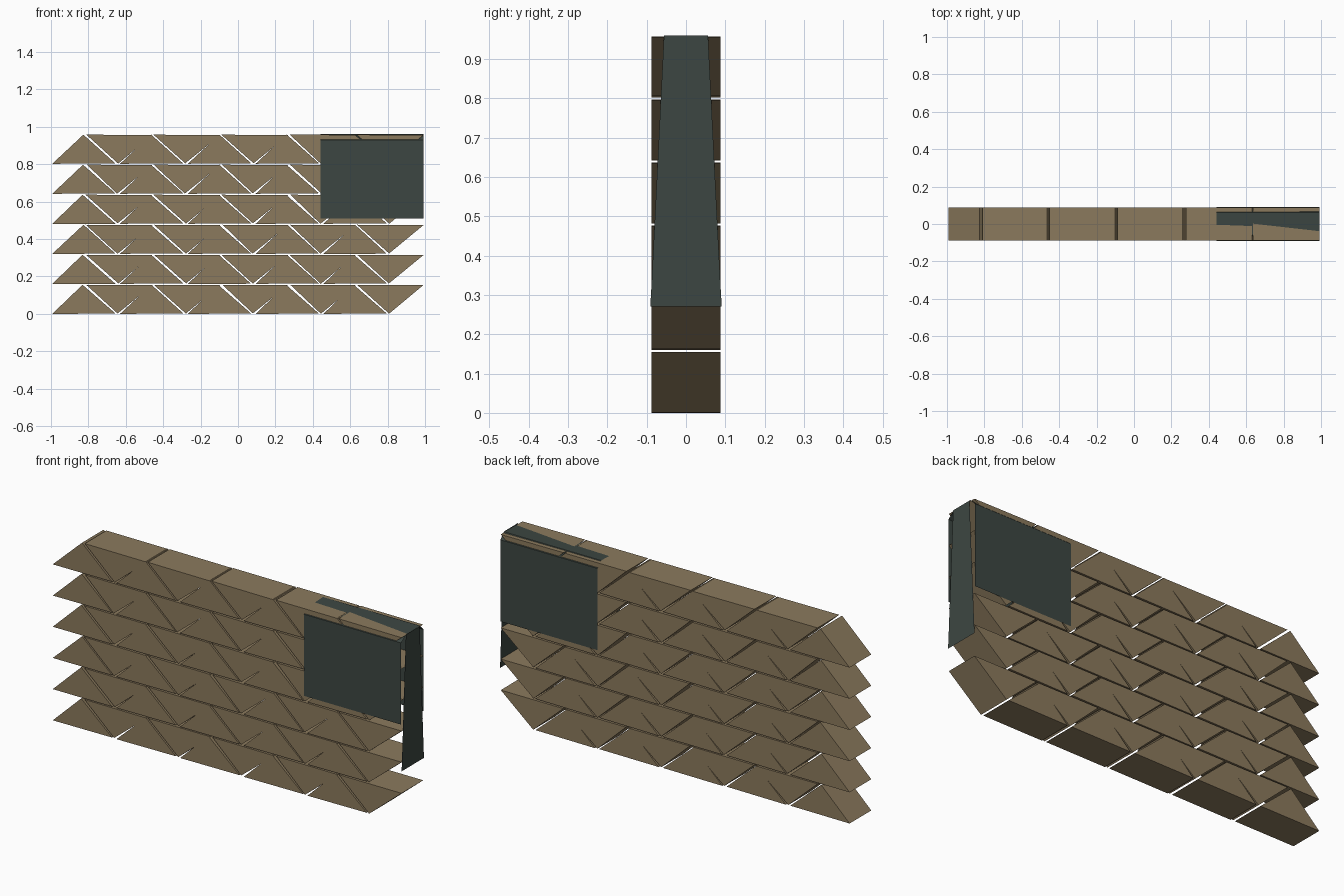
import bpy, random

if "Cube" in bpy.data.objects:
    bpy.data.objects.remove(bpy.data.objects["Cube"])

random.seed(4)


def material(name, color):
    m = bpy.data.materials.new(name)
    m.diffuse_color = (*color, 1)
    m.use_nodes = True
    m.node_tree.nodes["Principled BSDF"].inputs["Base Color"].default_value = m.diffuse_color
    return m


TAN = material("tan", (0.26, 0.195, 0.11))
GREEN = material("dark_green", (0.046, 0.062, 0.054))


def add_mesh(name, verts, faces, mat):
    me = bpy.data.meshes.new(name)
    me.from_pydata(verts, [], faces)
    me.materials.append(mat)
    ob = bpy.data.objects.new(name, me)
    bpy.context.collection.objects.link(ob)
    return ob


def block(name, tri, depth=0.088):
    # triangular prism, front and back caps plus three sides
    verts = [(x, y, z) for y in (-depth, depth) for x, z in tri]
    faces = [(0, 1, 2), (5, 4, 3), (0, 3, 4, 1), (1, 4, 5, 2), (2, 5, 3, 0)]
    add_mesh(name, verts, faces, TAN)


# wall: six courses of alternating upright and inverted triangular blocks
PITCH, STEP, H = 0.1605, 0.3625, 0.1555


def j(a=0.004):
    return random.uniform(-a, a)


for r in range(6):
    z0 = r * PITCH
    z1 = z0 + H
    for k in range(5):
        x = -0.993 + k * STEP
        block(f"upright_block_{r}_{k}",
              [(x, z0), (x + 0.338, z0 + abs(j(0.003))), (x + 0.165 + j(), z1)])
        # inverted blocks lean a little, leaving tapered slits
        block(f"inverted_block_{r}_{k}",
              [(x + 0.350 + j(), z0 + abs(j(0.003))),
               (x + 0.536, z1 - abs(j(0.002))),
               (x + 0.182 + j(), z1)])

# saddle cover: open sheet folded over the right end of the wall
profile = [(-0.091, 0.51), (-0.091, 0.93), (-0.058, 0.9555),
           (0.062, 0.9605), (0.091, 0.93), (0.091, 0.51)]
n = len(profile)
add_mesh("saddle_cover",
         [(x, y, z) for x in (0.44, 0.993) for y, z in profile],
         [(i, i + n, i + n + 1, i + 1) for i in range(n - 1)], GREEN)

# end flap: tapered sheet hanging down the right end, with a hem band
rows = [(0.056, 0.96), (0.088, 0.32), (0.091, 0.27)]
add_mesh("end_flap",
         [(0.995, s * y, z) for y, z in rows for s in (-1, 1)],
         [(0, 2, 3, 1), (2, 4, 5, 3)], GREEN)
